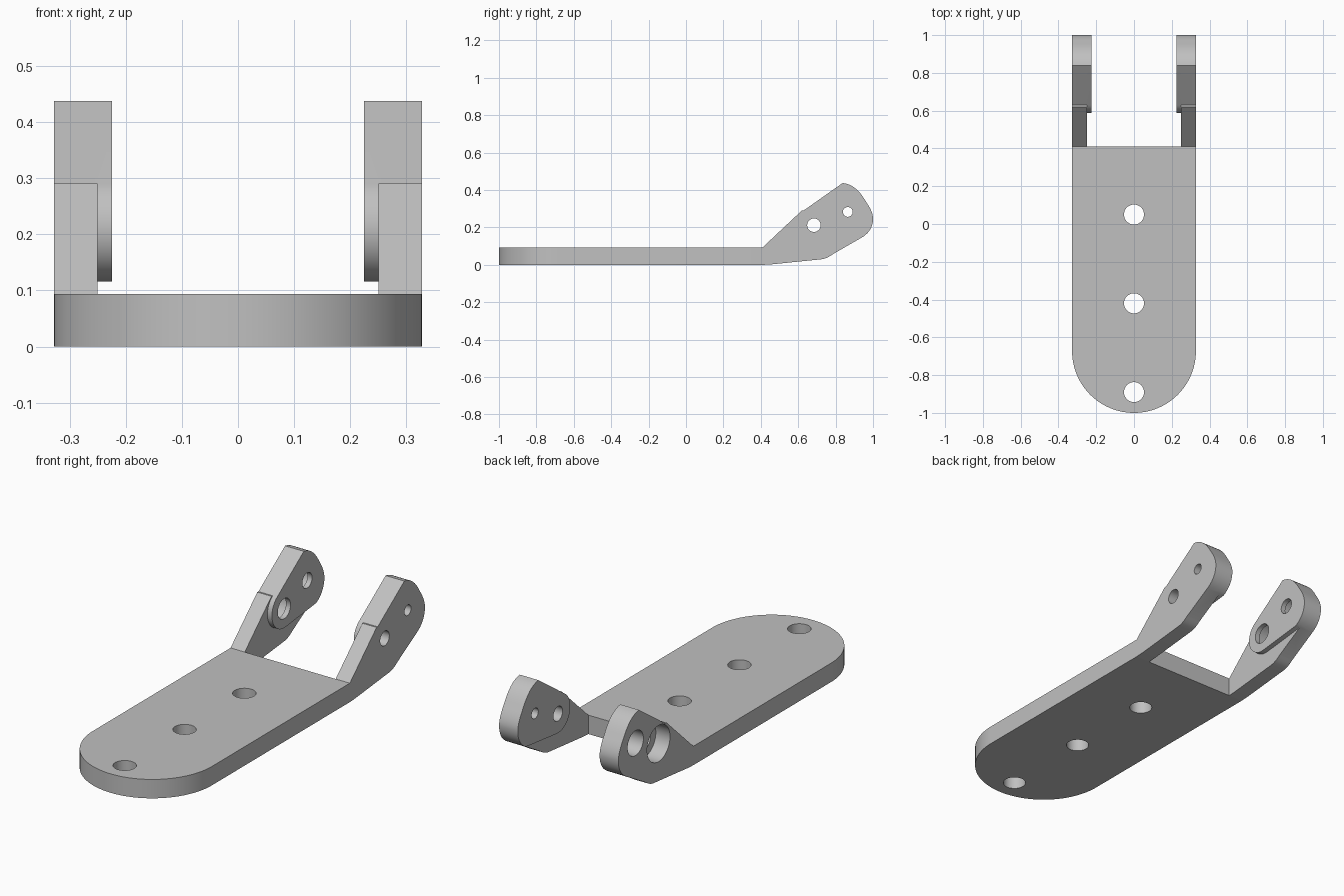
import bpy
import bmesh
from math import cos, sin, radians, pi
from mathutils import Vector
from mathutils.geometry import interpolate_bezier

if "Cube" in bpy.data.objects:
    bpy.data.objects.remove(bpy.data.objects["Cube"])

HALF_WIDTH, THICK, PLATE_END = 0.328, 0.094, 0.41
ARM_INNER, BOSS_INNER = 0.25, 0.225
PIVOT, TIP_HOLE = (0.684, 0.212), (0.865, 0.283)

metal = bpy.data.materials.new("plain grey metal")
metal.use_nodes = True
grey = (0.53, 0.53, 0.53, 1)
metal.diffuse_color = grey
metal.node_tree.nodes["Principled BSDF"].inputs["Base Color"].default_value = grey


def arc(centre, radius, start, end, steps=32):
    angles = [radians(start + (end - start) * i / steps) for i in range(steps + 1)]
    return [(centre[0] + radius * cos(a), centre[1] + radius * sin(a)) for a in angles]


def circle(centre, radius):
    return arc(centre, radius, 0, 360, 48)[:-1]


def bezier(*points):
    return [tuple(p)[:2] for p in interpolate_bezier(*[Vector(p) for p in points], 10)]


def prism(name, outline, axis, low, high):
    """Extrude an outline along x (outline is y, z) or z (outline is x, y)."""
    bm = bmesh.new()
    place = (lambda p: (low, *p)) if axis == "x" else (lambda p: (*p, low))
    face = bm.faces.new([bm.verts.new(place(p)) for p in outline])
    top = bmesh.ops.extrude_face_region(bm, geom=[face])["geom"]
    shift = Vector((high - low, 0, 0)) if axis == "x" else Vector((0, 0, high - low))
    bmesh.ops.translate(bm, vec=shift, verts=[v for v in top if isinstance(v, bmesh.types.BMVert)])
    bmesh.ops.recalc_face_normals(bm, faces=bm.faces)
    mesh = bpy.data.meshes.new(name)
    bm.to_mesh(mesh)
    bm.free()
    obj = bpy.data.objects.new(name, mesh)
    bpy.context.collection.objects.link(obj)
    mesh.materials.append(metal)
    return obj


def select(obj):
    bpy.ops.object.select_all(action="DESELECT")
    obj.select_set(True)
    bpy.context.view_layer.objects.active = obj


def combine(obj, tool, operation):
    mod = obj.modifiers.new("combine", "BOOLEAN")
    mod.operation, mod.solver, mod.object = operation, "EXACT", tool
    select(obj)
    bpy.ops.object.modifier_apply(modifier=mod.name)
    bpy.data.objects.remove(tool)


def finish(obj):
    select(obj)
    bpy.ops.object.shade_smooth_by_angle(angle=radians(25))


# Base plate with a round front and three holes
outline = arc((0, HALF_WIDTH - 1), HALF_WIDTH, 180, 360, 48)
outline += [(HALF_WIDTH, PLATE_END), (-HALF_WIDTH, PLATE_END)]
base = prism("base_plate", outline, "z", 0, THICK)
for y in (0.05, -0.42, -0.89):
    combine(base, prism("cutter", circle((0, y), 0.053), "z", -0.1, 0.2), "DIFFERENCE")
finish(base)

# Rounded arm tip, from top corner to lower edge
tip = bezier((0.838, 0.438), (0.9, 0.43), (0.935, 0.385), (0.963, 0.337))
tip += bezier((0.963, 0.337), (0.985, 0.305), (1, 0.275), (1, 0.246))[1:]
tip += bezier((1, 0.246), (1, 0.2), (0.975, 0.165), (0.936, 0.144))[1:]
boss_arc = arc(PIVOT, 0.096, 276, 125)
heel = bezier((0.79, 0.06), (0.77, 0.047), (0.755, 0.035), (0.725, 0.03))
arm_outline = [(PLATE_END, THICK), (0.62, 0.291), boss_arc[-1]] + tip + heel
arm_outline += [(0.45, 0.002), (PLATE_END, 0)]

# Arms: the left has plain holes, the right has wide outer recesses
for name, side, pivot_r, tip_r in (("left", 1, 0.036, 0.026), ("right", -1, 0.05, 0.038)):
    arm = prism(name + "_arm", arm_outline, "x", side * ARM_INNER, side * HALF_WIDTH)
    boss = prism("boss", tip + boss_arc, "x", side * BOSS_INNER, side * ARM_INNER)
    combine(arm, boss, "UNION")
    for centre, radius in ((PIVOT, pivot_r), (TIP_HOLE, tip_r)):
        combine(arm, prism("cutter", circle(centre, radius), "x", side * 0.1, side * 0.5), "DIFFERENCE")
    if side < 0:
        for centre, radius in ((PIVOT, 0.09), (TIP_HOLE, 0.062)):
            cutter = prism("cutter", circle(centre, radius), "x", -0.5, -ARM_INNER)
            combine(arm, cutter, "DIFFERENCE")
    finish(arm)
